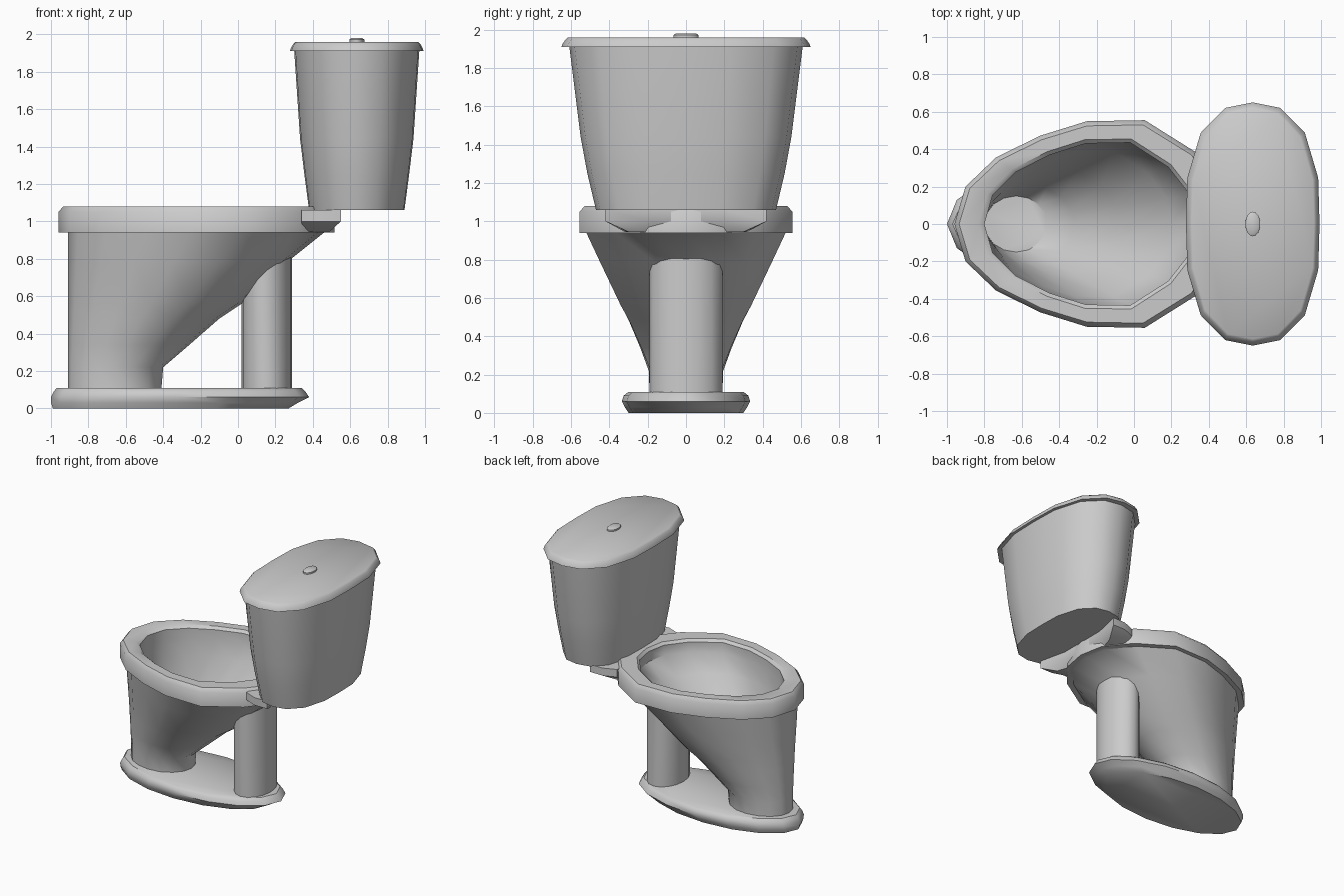
import bpy, bmesh, math

if "Cube" in bpy.data.objects:
    bpy.data.objects.remove(bpy.data.objects["Cube"], do_unlink=True)

porcelain = bpy.data.materials.new("light grey porcelain")
porcelain.use_nodes = True
grey = (0.6, 0.6, 0.6, 1)
porcelain.diffuse_color = grey
porcelain.node_tree.nodes["Principled BSDF"].inputs["Base Color"].default_value = grey


def mirrored(half):
    """Close a half outline (first and last points on y = 0)."""
    return half + [(x, -y) for x, y in half[-2:0:-1]]


ELLIPSE = mirrored([(-math.cos(math.pi * i / 8), math.sin(math.pi * i / 8)) for i in range(9)])
EGG = mirrored([(-1, 0), (-.92, .36), (-.70, .64), (-.38, .85), (-.04, .99),
                (.38, 1), (.74, .70), (.95, .35), (1, 0)])
OVAL = mirrored([(-1, 0), (-.98, .38), (-.78, .75), (-.41, .955), (0, 1),
                 (.41, .955), (.78, .75), (.98, .38), (1, 0)])


def build(name, rings):
    """Skin a stack of equal-length rings of points and cap both ends."""
    bm = bmesh.new()
    loops = [[bm.verts.new(p) for p in ring] for ring in rings]
    n = len(loops[0])
    for a, b in zip(loops, loops[1:]):
        for i in range(n):
            j = (i + 1) % n
            bm.faces.new((a[i], a[j], b[j], b[i]))
    bm.faces.new(loops[0][::-1])
    bm.faces.new(loops[-1])
    bmesh.ops.recalc_face_normals(bm, faces=bm.faces)
    mesh = bpy.data.meshes.new(name)
    bm.to_mesh(mesh)
    bm.free()
    mesh.materials.append(porcelain)
    obj = bpy.data.objects.new(name, mesh)
    bpy.context.collection.objects.link(obj)
    bpy.ops.object.select_all(action='DESELECT')
    obj.select_set(True)
    bpy.context.view_layer.objects.active = obj
    bpy.ops.object.shade_smooth_by_angle(angle=math.radians(42))
    return obj


def ring(shape, z, x0, x1, w, roundness=0):
    """Outline fitted between x0 and x1 with half width w."""
    c, h = (x0 + x1) / 2, (x1 - x0) / 2
    r = roundness
    return [(c + h * (x * (1 - r) + ex * r), w * (y * (1 - r) + ey * r), z)
            for (x, y), (ex, ey) in zip(shape, ELLIPSE)]


# Foot plate
build("foot_plate", [ring(ELLIPSE, *s) for s in (
    (0, -.99, .27, .30), (.03, -1, .32, .32), (.06, -1, .38, .335),
    (.09, -.985, .36, .325), (.11, -.97, .34, .30))])

# Bowl: outside going up, over the rim, then down the inside to the drain
build("bowl", [ring(EGG, *s) for s in (
    (.10, -.91, -.41, .19, .8), (.22, -.91, -.40, .195, .7),
    (.34, -.91, -.26, .24, .4), (.48, -.91, -.10, .30, .2),
    (.56, -.91, .02, .34), (.78, -.91, .26, .445), (.94, -.91, .46, .52),
    (.94, -.96, .515, .555), (1.05, -.96, .515, .555), (1.08, -.935, .49, .53),
    (1.08, -.83, .35, .455), (1.06, -.80, .33, .435), (.98, -.80, .33, .435),
    (.85, -.80, .20, .39), (.60, -.80, -.08, .28, .3),
    (.42, -.80, -.32, .20, .7), (.32, -.80, -.46, .15, 1))])

# Shelf that carries the tank, with a sloping underside
shelf_top = mirrored([(.34, 0), (.34, .38), (.44, .42), (.55, .42), (.50, .20), (.50, 0)])
shelf_low = mirrored([(.34, 0), (.34, .32), (.42, .32), (.49, .30), (.46, .20), (.46, 0)])
build("tank_shelf", [
    [(x, y, .945) for x, y in shelf_low],
    [(x, y, 1.0) for x, y in shelf_top],
    [(x, y, 1.06) for x, y in shelf_top]])

# Rear support column, its top cut to follow the bowl
column = ring(ELLIPSE, .10, .02, .29, .19)
build("rear_column", [column, [(x, y, .60 + .92 * (x - .02) + 1.2 * y * y) for x, y, z in column]])

# Tank, lid and flush button
build("tank", [ring(OVAL, *s) for s in (
    (1.06, .38, .89, .47), (1.25, .355, .915, .515),
    (1.44, .332, .938, .55), (1.92, .30, .97, .61))])
build("tank_lid", [ring(OVAL, *s) for s in (
    (1.91, .278, .992, .65), (1.925, .282, .988, .645),
    (1.95, .296, .974, .628), (1.96, .308, .962, .615))])
build("flush_button", [ring(ELLIPSE, *s) for s in (
    (1.95, .595, .675, .066), (1.972, .595, .675, .066), (1.98, .605, .665, .054))])
